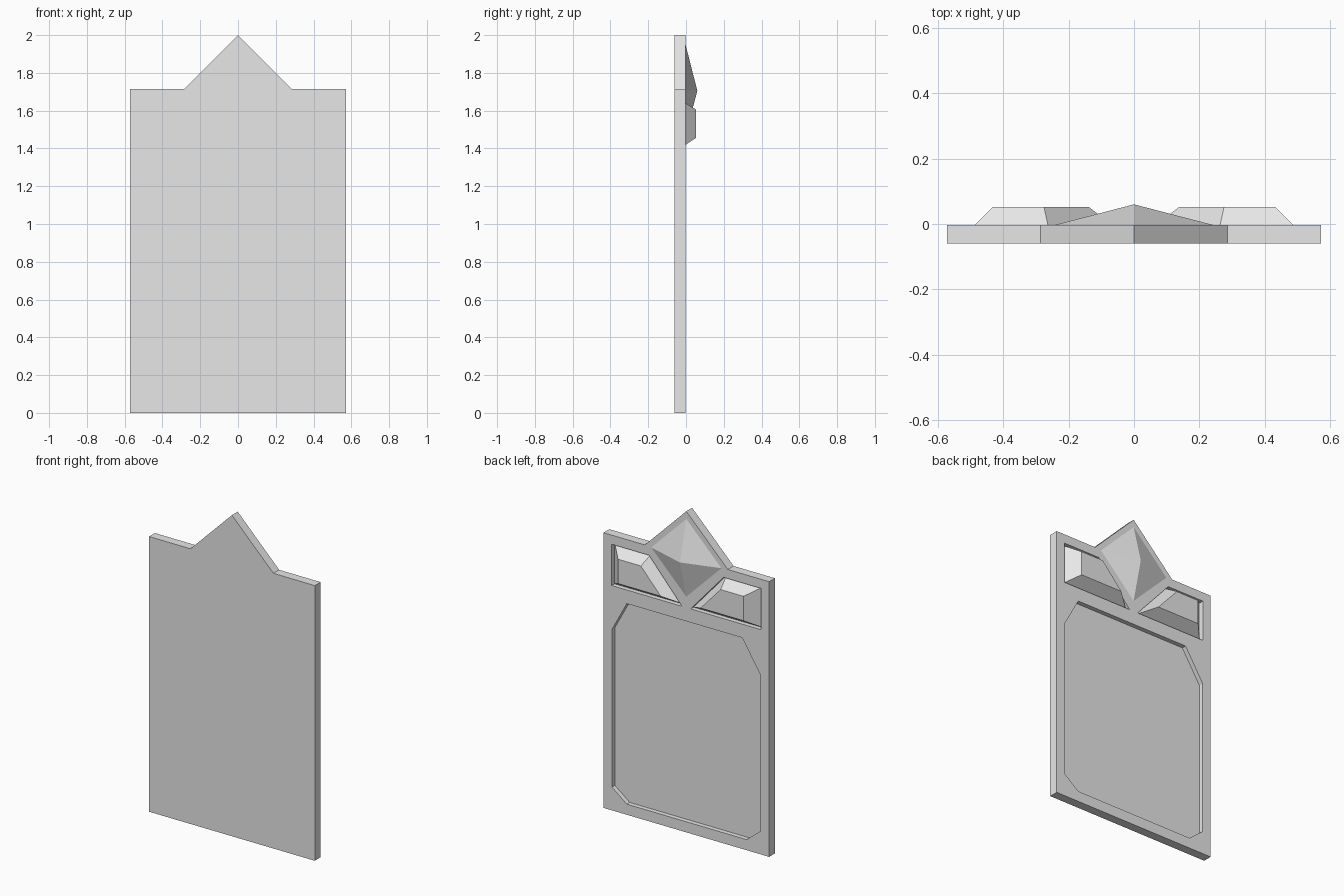
import bpy
import bmesh

cube = bpy.data.objects.get("Cube")
if cube:
    bpy.data.objects.remove(cube, do_unlink=True)

FRONT, BACK, FLOOR, TOP = -0.06, -0.003, -0.0315, 0.052

grey = bpy.data.materials.new("light_grey")
grey.use_nodes = True
grey.diffuse_color = (0.8, 0.8, 0.8, 1)
grey.node_tree.nodes["Principled BSDF"].inputs["Base Color"].default_value = (0.8, 0.8, 0.8, 1)


def loft(name, outline_a, y_a, outline_b, y_b):
    """Solid between two (x, z) outlines; a single point makes a pyramid tip."""
    bm = bmesh.new()
    a = [bm.verts.new((x, y_a, z)) for x, z in outline_a]
    b = [bm.verts.new((x, y_b, z)) for x, z in outline_b]
    bm.faces.new(a)
    if len(b) > 2:
        bm.faces.new(b)
    n = len(a)
    for i in range(n):
        j = (i + 1) % n
        side = [a[i], a[j], b[0]] if len(b) == 1 else [a[i], a[j], b[j], b[i]]
        bm.faces.new(side)
    bmesh.ops.recalc_face_normals(bm, faces=bm.faces)
    mesh = bpy.data.meshes.new(name)
    bm.to_mesh(mesh)
    bm.free()
    mesh.materials.append(grey)
    obj = bpy.data.objects.new(name, mesh)
    bpy.context.scene.collection.objects.link(obj)
    return obj


def mirrored(points, side):
    return [(side * x, z) for x, z in points]


# Slab with a pointed crest
slab_outline = [(-0.571, 0), (0.571, 0), (0.571, 1.714), (0.286, 1.714),
                (0, 2), (-0.286, 1.714), (-0.571, 1.714)]
slab = loft("slab", slab_outline, FRONT, slab_outline, BACK)

# Recesses: one large clipped panel and two slanted windows
panel = [(0.41, 0.066), (0.512, 0.145), (0.512, 1.128), (0.41, 1.315),
         (-0.385, 1.315), (-0.512, 1.115), (-0.512, 0.145), (-0.415, 0.066)]
window = [(0.03, 1.4), (0.514, 1.4), (0.514, 1.657), (0.257, 1.657)]
cutters = [loft("panel_cutter", panel, FLOOR, panel, 0.1)]
for side in (1, -1):
    shape = mirrored(window, side)
    cutters.append(loft("window_cutter", shape, FLOOR, shape, 0.1))
for cutter in cutters:
    cutter.hide_render = True
    cut = slab.modifiers.new("recess", "BOOLEAN")
    cut.operation = "DIFFERENCE"
    cut.solver = "EXACT"
    cut.object = cutter

# Bake the cuts and drop the cutters
bpy.context.view_layer.update()
depsgraph = bpy.context.evaluated_depsgraph_get()
baked = bpy.data.meshes.new_from_object(slab.evaluated_get(depsgraph))
slab.modifiers.clear()
slab.data = baked
for cutter in cutters:
    bpy.data.objects.remove(cutter, do_unlink=True)

# Bevelled blocks filling the windows
block_top = [(0.138, 1.455), (0.432, 1.455), (0.432, 1.607), (0.275, 1.607)]
for side, label in ((1, "left"), (-1, "right")):
    loft(label + "_bevelled_block", mirrored(window, side), FLOOR,
         mirrored(block_top, side), TOP)

# Diamond-shaped pyramid on the crest
diamond = [(0, 1.468), (0.242, 1.71), (0, 1.952), (-0.242, 1.71)]
loft("crest_pyramid", diamond, BACK, [(0, 1.705)], 0.06)
